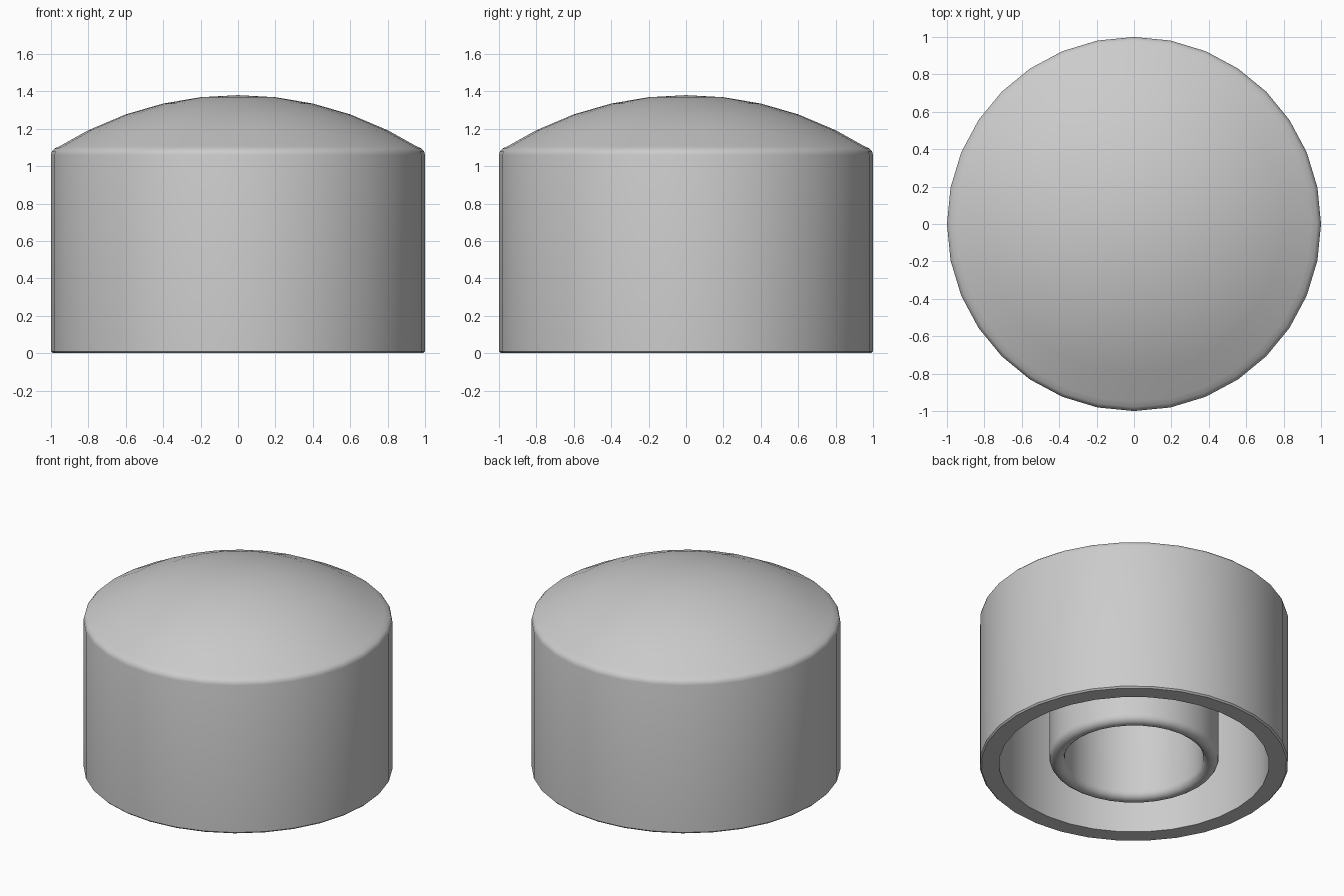
import bpy, bmesh, math

if "Cube" in bpy.data.objects:
    bpy.data.objects.remove(bpy.data.objects["Cube"])

SIDES = 32


def lathe(name, profile, closed=False, angle=35):
    """Spin an (r, z) profile around z into a smooth-shaded mesh."""
    bm = bmesh.new()
    rings = []
    for r, z in profile:
        if r < 1e-6:
            rings.append([bm.verts.new((0, 0, z))])
        else:
            rings.append([bm.verts.new((r * math.cos(math.tau * i / SIDES),
                                        r * math.sin(math.tau * i / SIDES), z))
                          for i in range(SIDES)])
    pairs = list(zip(rings, rings[1:]))
    if closed:
        pairs.append((rings[-1], rings[0]))
    for a, b in pairs:
        for i in range(SIDES):
            j = (i + 1) % SIDES
            if len(a) == 1:
                bm.faces.new((a[0], b[j], b[i]))
            elif len(b) == 1:
                bm.faces.new((a[i], a[j], b[0]))
            else:
                bm.faces.new((a[i], a[j], b[j], b[i]))
    bmesh.ops.recalc_face_normals(bm, faces=bm.faces)
    mesh = bpy.data.meshes.new(name)
    bm.to_mesh(mesh)
    bm.free()
    obj = bpy.data.objects.new(name, mesh)
    bpy.context.collection.objects.link(obj)
    bpy.ops.object.select_all(action='DESELECT')
    obj.select_set(True)
    bpy.context.view_layer.objects.active = obj
    bpy.ops.object.shade_smooth_by_angle(angle=math.radians(angle))
    return obj


def dome(r, top, radius=1.8):
    return (r, top - radius + math.sqrt(radius ** 2 - r ** 2))


# Hollow cap: domed ceiling, inner wall, flat rim, outer wall, domed top
cap = [dome(r, 1.26, 1.68) for r in (0, 0.2, 0.4, 0.6, 0.75, 0.875)]
cap += [(0.875, 0), (0.99, 0), (1, 0.01), (1, 1.06), (0.995, 1.08), (0.98, 1.095)]
cap += [dome(r, 1.38) for r in (0.95, 0.8, 0.6, 0.4, 0.2, 0)]
lathe("cap_shell", cap)

# Inner tube with a rounded lower lip, running up into the ceiling
mid, half = 0.5, 0.05
tube = [(mid + half, 1.25)]
tube += [(mid + half * math.cos(a), 0.06 - half * math.sin(a))
         for a in (math.pi * k / 8 for k in range(9))]
tube += [(mid - half, 1.25)]
lathe("inner_tube", tube, closed=True)
